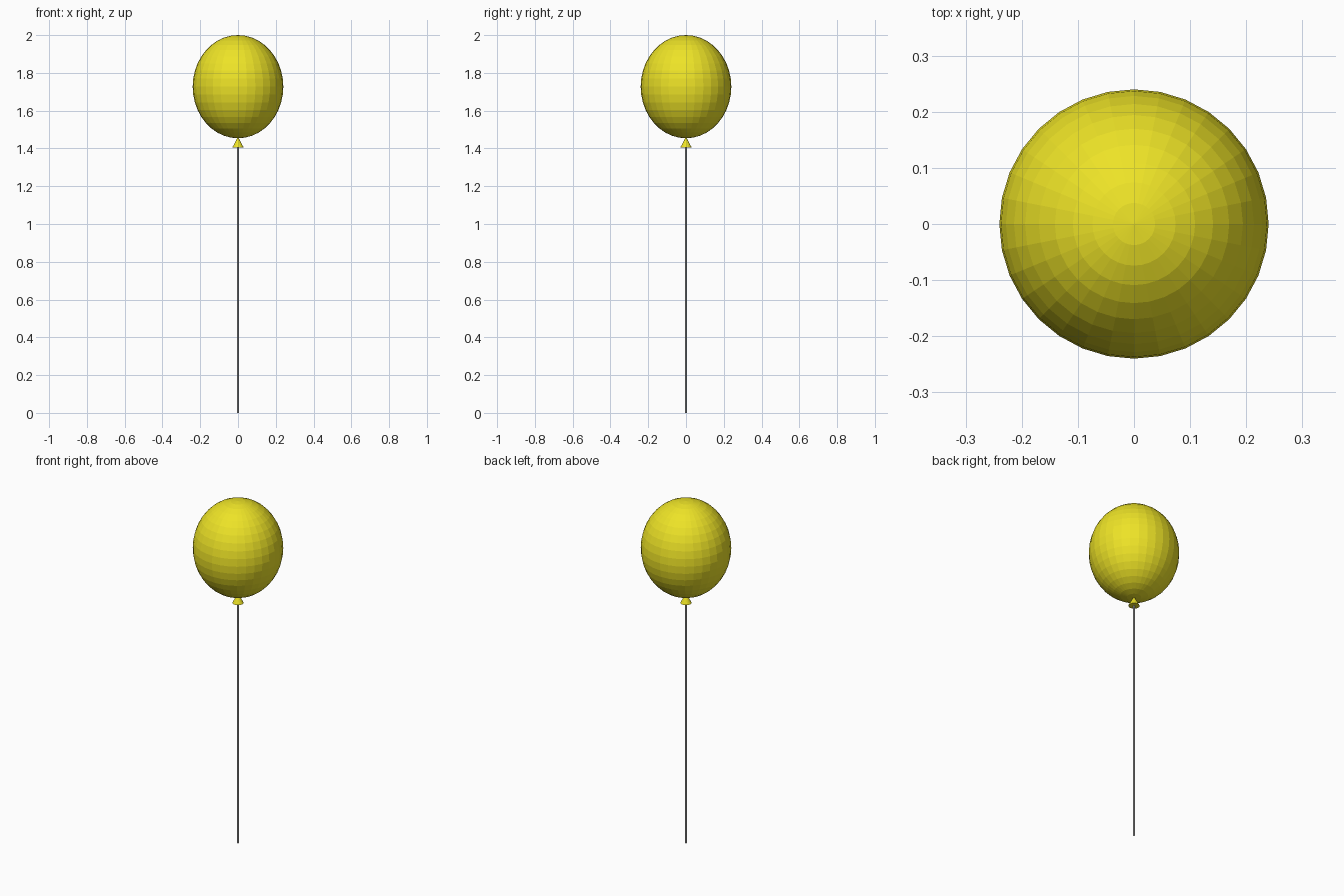
import bpy
import bmesh
from mathutils import Matrix

if "Cube" in bpy.data.objects:
    bpy.data.objects.remove(bpy.data.objects["Cube"])


def material(name, color):
    m = bpy.data.materials.new(name)
    m.diffuse_color = color
    m.use_nodes = True
    m.node_tree.nodes["Principled BSDF"].inputs["Base Color"].default_value = m.diffuse_color
    return m


def add(name, bm, mat=None):
    mesh = bpy.data.meshes.new(name)
    bm.to_mesh(mesh)
    bm.free()
    obj = bpy.data.objects.new(name, mesh)
    bpy.context.collection.objects.link(obj)
    if mat:
        mesh.materials.append(mat)
    return obj


def cone(name, sides, r_bottom, r_top, z0, z1, mat=None):
    bm = bmesh.new()
    bmesh.ops.create_cone(bm, cap_ends=True, segments=sides, radius1=r_bottom,
                          radius2=r_top, depth=z1 - z0,
                          matrix=Matrix.Translation((0, 0, (z0 + z1) / 2)))
    return add(name, bm, mat)


yellow = material("yellow_rubber", (0.85, 0.77, 0.02, 1))

# Balloon body: faceted, slightly tall sphere
bm = bmesh.new()
bmesh.ops.create_uvsphere(bm, u_segments=32, v_segments=20, radius=1)
bmesh.ops.transform(bm, verts=bm.verts, matrix=Matrix.Translation(
    (0, 0, 1.727)) @ Matrix.Diagonal((0.24, 0.24, 0.273, 1)))
add("balloon", bm, yellow)

# Flared knot under the balloon
cone("knot", 16, 0.03, 0.0, 1.405, 1.462, yellow)

# Straight string down to the ground
cone("string", 6, 0.005, 0.005, 0.0, 1.41)
